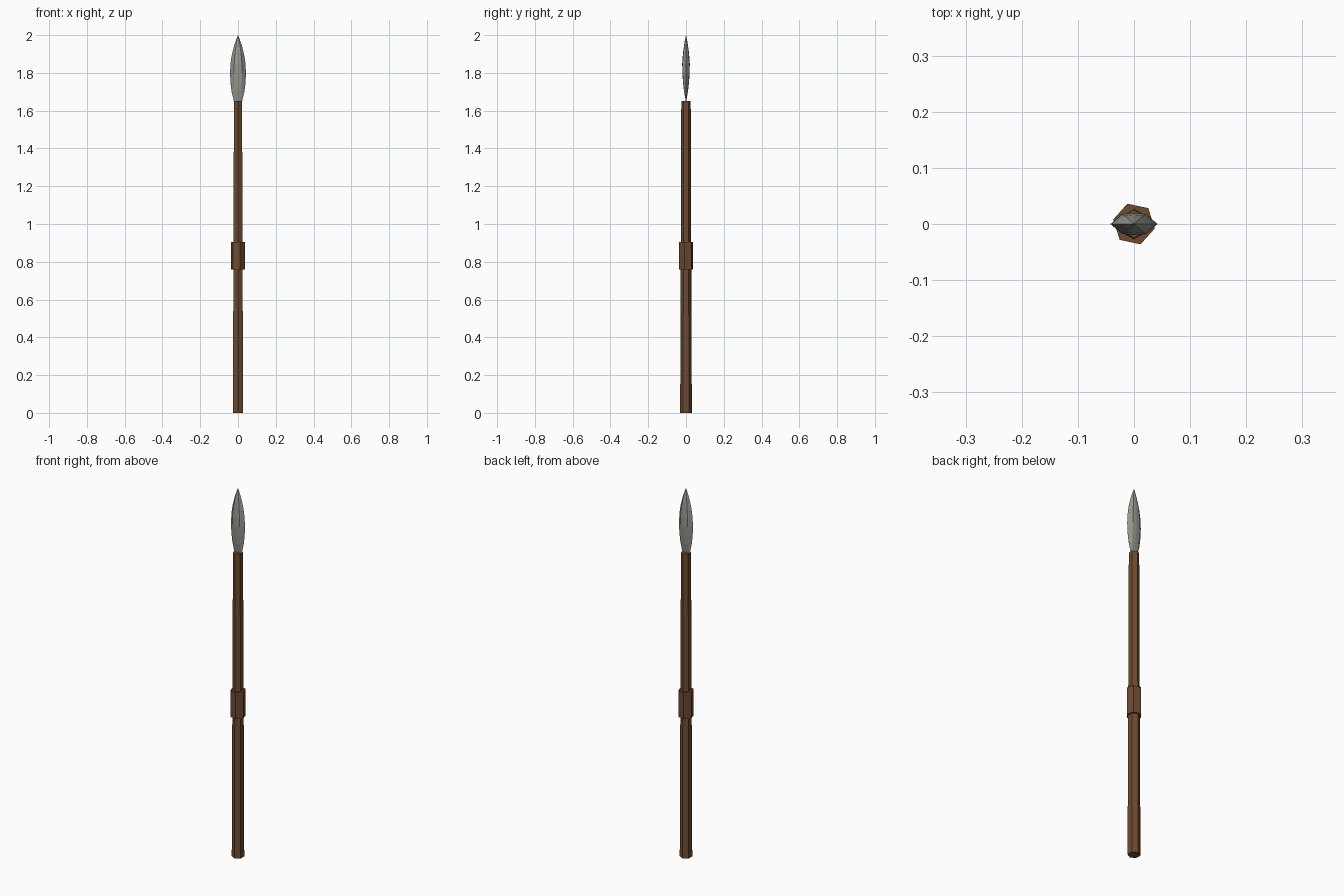
import bpy, bmesh, math

if "Cube" in bpy.data.objects:
    bpy.data.objects.remove(bpy.data.objects["Cube"])


def material(name, rgb):
    m = bpy.data.materials.new(name)
    m.diffuse_color = (*rgb, 1)
    m.use_nodes = True
    m.node_tree.nodes["Principled BSDF"].inputs["Base Color"].default_value = m.diffuse_color
    return m


WOOD = material("brown wood", (0.155, 0.070, 0.031))
STEEL = material("grey steel", (0.31, 0.31, 0.28))


def loft(name, rings, mat):
    """Skin a stack of equal-length rings and close both ends."""
    bm = bmesh.new()
    loops = [[bm.verts.new(p) for p in ring] for ring in rings]
    for a, b in zip(loops, loops[1:]):
        n = len(a)
        for i in range(n):
            j = (i + 1) % n
            bm.faces.new((a[i], a[j], b[j], b[i]))
    bm.faces.new(loops[0][::-1])
    bm.faces.new(loops[-1])
    bmesh.ops.remove_doubles(bm, verts=bm.verts, dist=1e-5)
    bmesh.ops.recalc_face_normals(bm, faces=bm.faces)
    me = bpy.data.meshes.new(name)
    bm.to_mesh(me)
    bm.free()
    me.materials.append(mat)
    ob = bpy.data.objects.new(name, me)
    bpy.context.collection.objects.link(ob)
    return ob


def hexagon(r, z, turn):
    return [(r * math.cos(math.radians(turn + 60 * i)),
             r * math.sin(math.radians(turn + 60 * i)), z) for i in range(6)]


# Tapered six-sided shaft, a corner facing the front
loft("shaft", [hexagon(0.031, 0, 30), hexagon(0.025, 1.65, 30)], WOOD)

# Slightly twisted hexagonal grip
loft("grip", [hexagon(0.038, 0.76, 48), hexagon(0.038, 0.905, 48)], WOOD)

# Leaf-shaped blade: height, half width, half thickness
LEAF = [(1.65, 0.022, 0.001), (1.70, 0.034, 0.010), (1.75, 0.040, 0.016),
        (1.80, 0.042, 0.0195), (1.85, 0.0395, 0.020), (1.90, 0.032, 0.0165),
        (1.95, 0.019, 0.010), (2.0, 0.0005, 0.0005)]
SECTION = [(1, 0), (0.52, 0.88), (0, 1), (-0.52, 0.88),
           (-1, 0), (-0.52, -0.88), (0, -1), (0.52, -0.88)]
loft("blade", [[(w * u, t * v, z) for u, v in SECTION] for z, w, t in LEAF], STEEL)
